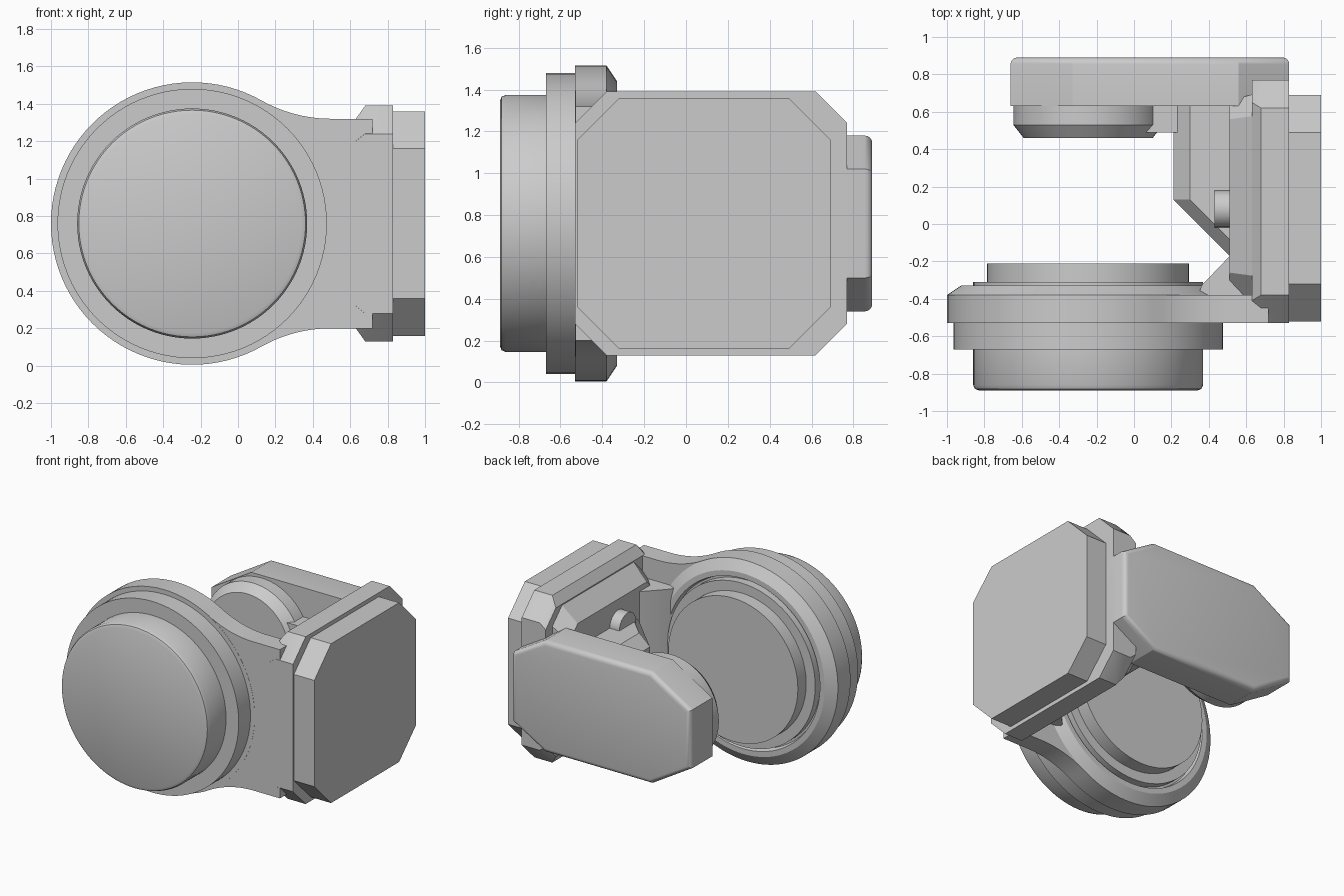
import bpy, bmesh, math
from mathutils import Vector

if "Cube" in bpy.data.objects:
    bpy.data.objects.remove(bpy.data.objects["Cube"], do_unlink=True)

grey = bpy.data.materials.new("light_grey")
grey.use_nodes = True
COLOUR = (0.6, 0.6, 0.6, 1)
grey.diffuse_color = COLOUR
grey.node_tree.nodes["Principled BSDF"].inputs["Base Color"].default_value = COLOUR

CX, CZ = -0.245, 0.76          # joint axis, parallel to y


def finish(name, bm, angle=30):
    bmesh.ops.recalc_face_normals(bm, faces=bm.faces)
    mesh = bpy.data.meshes.new(name)
    bm.to_mesh(mesh)
    bm.free()
    mesh.materials.append(grey)
    ob = bpy.data.objects.new(name, mesh)
    bpy.context.collection.objects.link(ob)
    bpy.ops.object.select_all(action='DESELECT')
    bpy.context.view_layer.objects.active = ob
    ob.select_set(True)
    bpy.ops.object.shade_smooth_by_angle(angle=math.radians(angle))
    return ob


def turned(name, profile, steps=96):
    """Spin (radius, y) points about the joint axis."""
    bm = bmesh.new()
    verts = [bm.verts.new((CX + r, y, CZ)) for r, y in profile]
    edges = [bm.edges.new(pair) for pair in zip(verts, verts[1:])]
    bmesh.ops.spin(bm, geom=verts + edges, cent=(CX, 0, CZ), axis=(0, 1, 0),
                   angle=math.tau, steps=steps)
    bmesh.ops.remove_doubles(bm, verts=bm.verts, dist=0.0005)
    return finish(name, bm)


def loft(name, axis, sections, round_top=0):
    """Bridge equal outlines placed at positions along an axis."""
    place = {'x': lambda d, a, b: (d, a, b),
             'y': lambda d, a, b: (a, d, b),
             'z': lambda d, a, b: (a, b, d)}[axis]
    bm = bmesh.new()
    rings = [[bm.verts.new(place(d, *p)) for p in pts] for d, pts in sections]
    bm.faces.new(rings[0])
    last = bm.faces.new(rings[-1])
    for lo, hi in zip(rings, rings[1:]):
        n = len(lo)
        for i in range(n):
            j = (i + 1) % n
            bm.faces.new((lo[i], lo[j], hi[j], hi[i]))
    if round_top:
        bmesh.ops.bevel(bm, geom=list(last.edges), offset=round_top,
                        segments=4, profile=0.5, affect='EDGES')
    return finish(name, bm)


def octagon(a0, a1, b0, b1, ca, cb):
    """Rectangle with cut corners."""
    return [(a0 + ca, b0), (a1 - ca, b0), (a1, b0 + cb), (a1, b1 - cb),
            (a1 - ca, b1), (a0 + ca, b1), (a0, b1 - cb), (a0, b0 + cb)]


def arc(cx, cy, r, start, end, n):
    return [(cx + r * math.cos(t), cy + r * math.sin(t))
            for t in (math.radians(start + (end - start) * i / n) for i in range(n + 1))]


# Front joint: cap, flange, chamfered ring and rear disc
turned("front_cap", [(0, -.89), (.585, -.89), (.606, -.881), (.615, -.86),
                     (.615, -.65), (0, -.65)])
turned("front_flange", [(0, -.67), (.72, -.67), (.72, -.52), (0, -.52)])
turned("joint_ring", [(.6, -.53), (.755, -.53), (.755, -.38), (.68, -.33),
                      (.64, -.33), (.63, -.37), (.6, -.37), (.6, -.53)])
turned("rear_disc", [(0, -.5), (.615, -.5), (.615, -.31), (.54, -.31),
                     (.54, -.21), (0, -.21)])

# Front arm: ring outline flowing through fillets into the side wall
R, FX, TURN = 0.766, 0.5, 60.7
upper = arc(FX, 1.32 + R, R, 270, 180 + TURN, 12)
lower = arc(FX, .20 - R, R, 180 - TURN, 90, 12)
body = arc(CX, CZ, .755, TURN, 360 - TURN, 64)[1:-1]
outline = [(.72, 1.32)] + upper + body + lower + [(.72, .20)]
loft("front_arm", 'y', [(-.529, outline), (-.38, outline)])

# Side wall: cut-corner slab tapering inwards
wall = octagon(-.53, .77, .13, 1.39, .15, .15)
wall_in = octagon(-.53, .77, .20, 1.32, .12, .12)
loft("side_wall", 'x', [(.63, wall_in), (.68, wall), (.83, wall)])
loft("wall_inner_face", 'x', [(.51, octagon(-.36, .66, .32, 1.20, .10, .10)),
                              (.66, octagon(-.40, .70, .18, 1.34, .12, .12))])
loft("side_plate", 'x', [(.82, octagon(-.52, .69, .16, 1.36, .2, .2)),
                         (1.0, octagon(-.52, .69, .16, 1.36, .2, .2))])

# Corner gusset between the front arm and the wall
gusset = [(.34, -.40), (.68, -.40), (.68, -.10), (.58, -.10), (.36, -.33)]
loft("corner_gusset", 'z', [(.36, gusset), (1.16, gusset)])

# Inner block with a diagonal front and a small round boss
block = [(.21, .13), (.53, -.19), (.60, -.19), (.60, .64), (.21, .64)]
trimmed = [(.30, .13), (.53, -.10), (.60, -.10), (.60, .64), (.30, .64)]
loft("inner_block", 'z', [(.50, trimmed), (.58, block), (.94, block), (1.02, trimmed)])
boss = arc(.08, 1.02, .10, 0, 337.5, 15)
loft("inner_boss", 'x', [(.43, boss), (.56, boss)])

# Rear arm: tapered-end bar with a rounded outer rim
bar = [(-.33, .34), (.56, .34), (.83, .50), (.83, 1.02),
       (.56, 1.18), (-.33, 1.18), (-.66, .98), (-.66, .54)]
loft("rear_arm", 'y', [(.63, bar), (.89, bar)], round_top=.035)
turned("rear_pivot", [(0, .65), (.40, .65), (.40, .53), (.345, .46), (0, .46)], 64)

# Brace joining the rear arm to the wall
brace = [(.06, .64), (.06, .49), (.50, .49), (.59, .35), (.66, .35), (.66, .64)]
loft("rear_brace", 'z', [(.56, brace), (.96, brace)])
